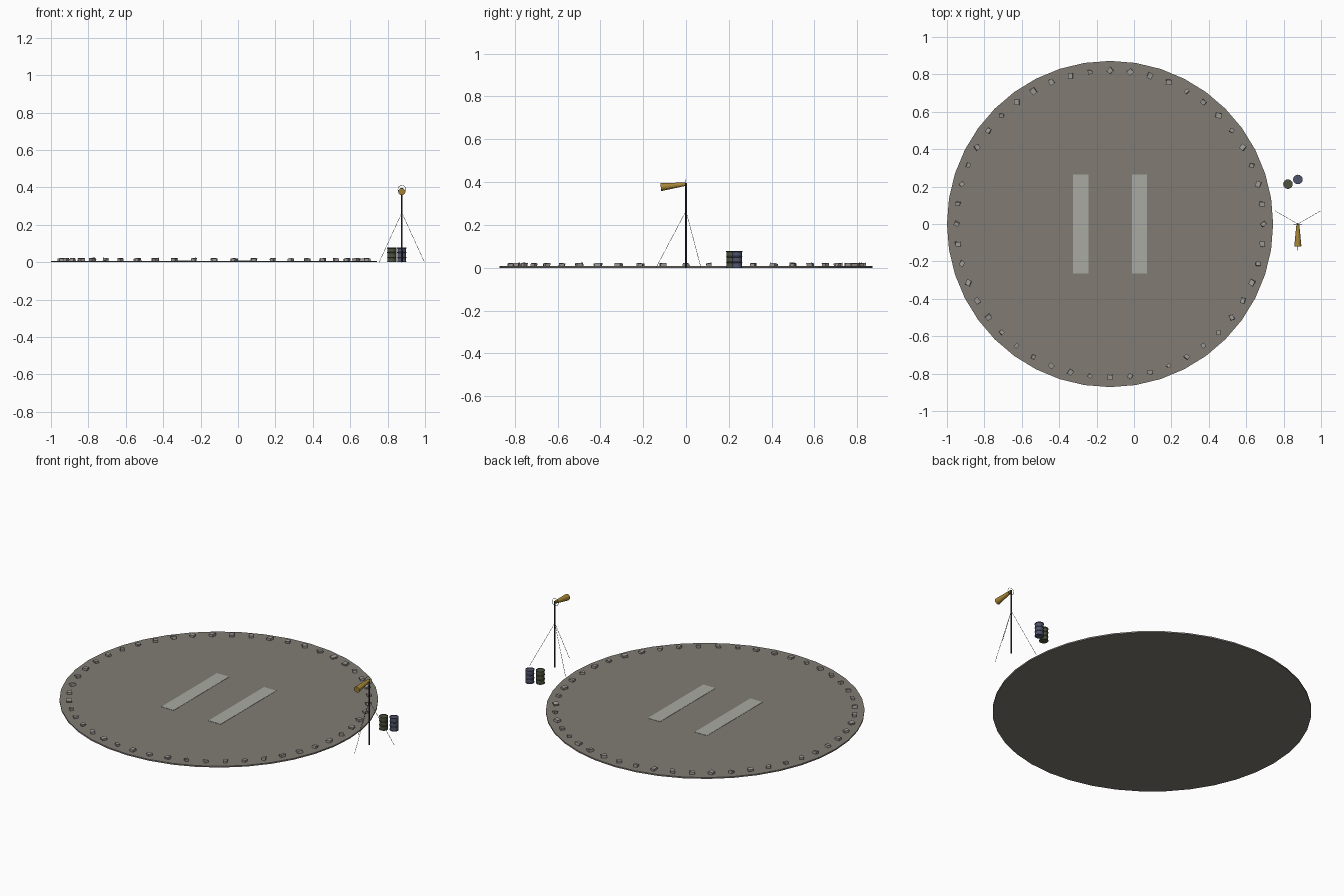
import bpy, bmesh, math, random
from mathutils import Vector, Matrix

random.seed(4)
cube = bpy.data.objects.get("Cube")
if cube:
    bpy.data.objects.remove(cube)


def material(name, r, g, b):
    m = bpy.data.materials.new(name)
    m.use_nodes = True
    m.diffuse_color = (r, g, b, 1)
    node = next(n for n in m.node_tree.nodes if n.type == 'BSDF_PRINCIPLED')
    node.inputs["Base Color"].default_value = (r, g, b, 1)
    return m


CONCRETE = material("warm concrete", 0.22, 0.20, 0.175)
PAINT = material("faded white paint", 0.40, 0.40, 0.37)
STONE = material("pale stone", 0.33, 0.32, 0.30)
STEEL = material("dark steel", 0.03, 0.03, 0.04)
WIRE = material("grey wire", 0.2, 0.2, 0.2)
GOLD = material("sock yellow", 0.40, 0.25, 0.04)
OLIVE = material("olive drum", 0.075, 0.085, 0.05)
BLUE = material("blue drum", 0.08, 0.09, 0.15)


def finish(bm, name, mat, smooth=False):
    bmesh.ops.recalc_face_normals(bm, faces=bm.faces)
    mesh = bpy.data.meshes.new(name)
    bm.to_mesh(mesh)
    bm.free()
    mesh.materials.append(mat)
    obj = bpy.data.objects.new(name, mesh)
    bpy.context.collection.objects.link(obj)
    if smooth:
        bpy.ops.object.select_all(action='DESELECT')
        obj.select_set(True)
        bpy.context.view_layer.objects.active = obj
        bpy.ops.object.shade_smooth_by_angle(angle=math.radians(35))
    return obj


def rod(name, a, b, r1, r2, sides, mat, caps=True, smooth=False):
    """Straight or tapered tube from a to b."""
    a, b = Vector(a), Vector(b)
    d = b - a
    matrix = Matrix.Translation((a + b) / 2) @ d.to_track_quat('Z', 'Y').to_matrix().to_4x4()
    bm = bmesh.new()
    bmesh.ops.create_cone(bm, cap_ends=caps, segments=sides, radius1=r1, radius2=r2,
                          depth=d.length, matrix=matrix)
    return finish(bm, name, mat, smooth)


def box(name, center, size, mat):
    bm = bmesh.new()
    bmesh.ops.create_cube(bm, size=1, matrix=Matrix.Translation(center) @ Matrix.Diagonal((*size, 1)))
    return finish(bm, name, mat)


def lathe(name, profile, center, sides, mat):
    """Revolve a (radius, height) profile about a vertical axis."""
    bm = bmesh.new()
    verts = [bm.verts.new((center[0] + r, center[1], z)) for r, z in profile]
    edges = [bm.edges.new(pair) for pair in zip(verts, verts[1:])]
    bmesh.ops.spin(bm, geom=verts + edges, cent=(*center, 0), axis=(0, 0, 1),
                   angle=math.tau, steps=sides, use_duplicate=False)
    bmesh.ops.remove_doubles(bm, verts=bm.verts, dist=0.0001)
    return finish(bm, name, mat, True)


PAD_X, PAD_R, PAD_TOP = -0.128, 0.872, 0.008

# Landing pad disc
rod("landing_pad", (PAD_X, 0, 0), (PAD_X, 0, PAD_TOP), PAD_R, PAD_R, 40, CONCRETE)

# Painted landing stripes
for side, label in ((-1, "right"), (1, "left")):
    box(f"{label}_landing_stripe", (PAD_X + side * 0.157, 0, PAD_TOP), (0.082, 0.53, 0.003), PAINT)

# Ring of rough stones around the edge
bm = bmesh.new()
STONES = 48
for i in range(STONES):
    angle = i * math.tau / STONES
    scale = random.uniform(0.8, 1.1)
    place = (Matrix.Translation((PAD_X + 0.82 * math.cos(angle), 0.82 * math.sin(angle), PAD_TOP + 0.005))
             @ Matrix.Rotation(random.uniform(0, math.tau), 4, 'Z')
             @ Matrix.Rotation(random.uniform(-0.2, 0.2), 4, 'X')
             @ Matrix.Diagonal((0.028 * scale, 0.024 * scale, 0.016, 1)))
    made = bmesh.ops.create_cube(bm, size=1, matrix=place)
    for v in made["verts"]:
        v.co += Vector([random.uniform(-0.002, 0.002) for _ in range(3)])
finish(bm, "edge_stones", STONE)

# Windsock mast and its three guy wires
MAST_X = 0.876
rod("mast", (MAST_X, 0, 0), (MAST_X, 0, 0.395), 0.005, 0.004, 8, STEEL, smooth=True)
for label, degrees in (("front", -90), ("left", 30), ("right", 150)):
    t = math.radians(degrees)
    foot = (MAST_X + 0.14 * math.cos(t), 0.14 * math.sin(t), 0)
    rod(f"{label}_guy_wire", (MAST_X, 0, 0.265), foot, 0.001, 0.001, 5, WIRE)

# Hoop at the mast head
bpy.ops.mesh.primitive_torus_add(major_segments=20, minor_segments=6, major_radius=0.021,
                                 minor_radius=0.0012, location=(MAST_X, -0.004, 0.39),
                                 rotation=(math.pi / 2, 0, 0))
hoop = bpy.context.object
hoop.name = "sock_hoop"
hoop.data.materials.append(WIRE)
bpy.ops.object.shade_smooth_by_angle()

# Flared windsock
rod("windsock", (MAST_X, -0.004, 0.39), (MAST_X, -0.118, 0.377), 0.008, 0.019, 12, GOLD)

# Ribbed fuel drums
R, RIB, H = 0.0235, 0.0255, 0.078
profile = [(0, 0), (RIB, 0), (RIB, 0.003), (R, 0.004)]
for z in (H / 3, H * 2 / 3):
    profile += [(R, z - 0.003), (RIB, z - 0.001), (RIB, z + 0.001), (R, z + 0.003)]
profile += [(R, H - 0.004), (RIB, H - 0.003), (RIB, H), (R, H), (R, H - 0.003), (0, H - 0.003)]
lathe("olive_drum", profile, (0.823, 0.213), 16, OLIVE)
lathe("blue_drum", profile, (0.876, 0.238), 16, BLUE)
